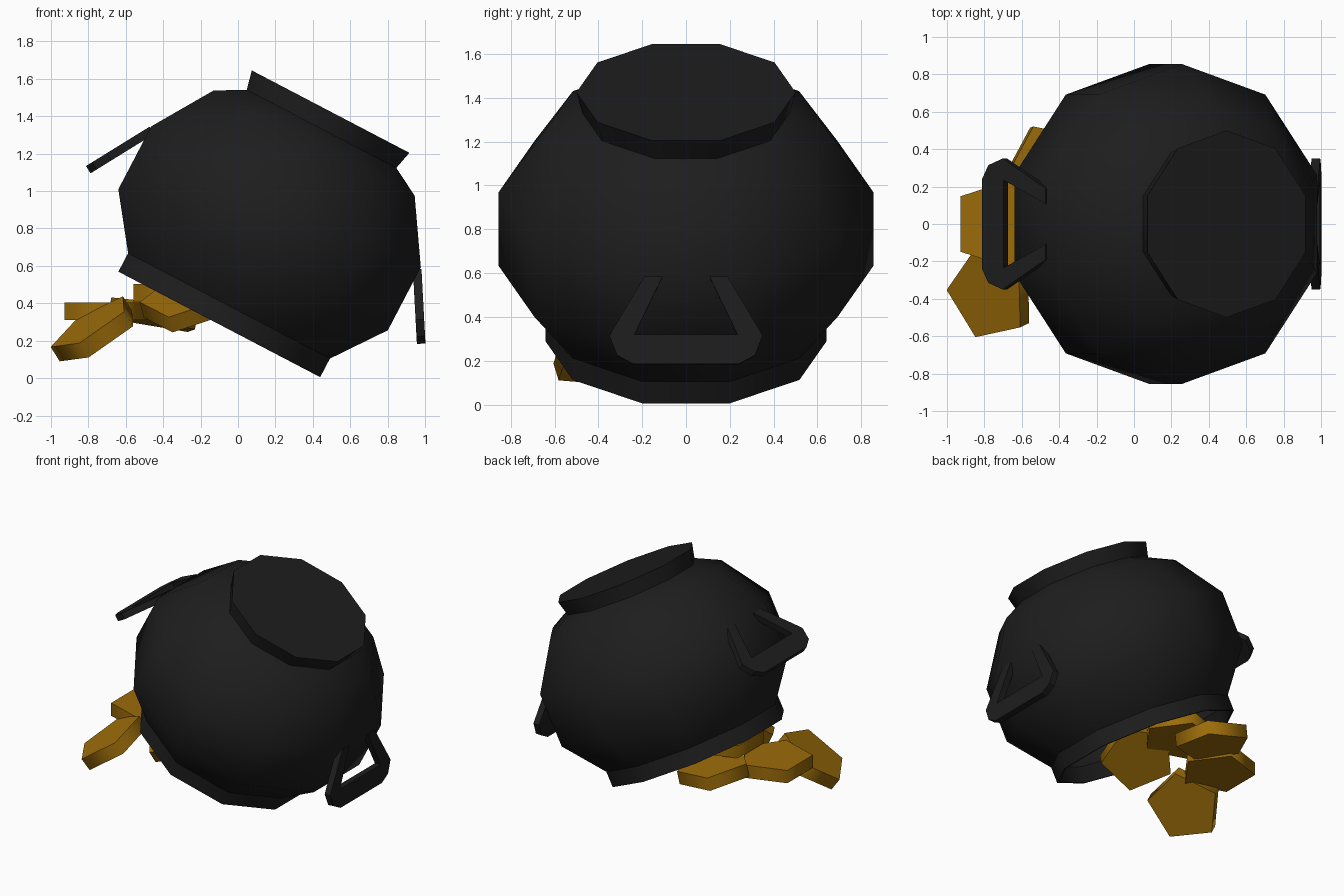
import bpy, bmesh, math
from mathutils import Matrix, Vector

cube = bpy.data.objects.get("Cube")
if cube:
    bpy.data.objects.remove(cube, do_unlink=True)


def make_material(name, color):
    m = bpy.data.materials.new(name)
    m.use_nodes = True
    m.diffuse_color = color
    bsdf = m.node_tree.nodes["Principled BSDF"]
    bsdf.inputs["Base Color"].default_value = color
    bsdf.inputs["Roughness"].default_value = 0.8
    return m


IRON = make_material("black iron", (0.0125, 0.0125, 0.0125, 1))
GOLD = make_material("gold", (0.33, 0.15, 0.003, 1))

# Frame of the tipped pot: origin at the centre of the mouth, z towards its base
POT = Matrix.Translation((-0.10, 0, 0.287)) @ Matrix.Rotation(math.radians(27.6), 4, 'Y')


def finish(name, bm, material, matrix, smooth):
    mesh = bpy.data.meshes.new(name)
    for f in bm.faces:
        f.smooth = smooth
    bm.to_mesh(mesh)
    bm.free()
    if smooth:
        mesh.set_sharp_from_angle(angle=math.radians(75))
    mesh.materials.append(material)
    ob = bpy.data.objects.new(name, mesh)
    ob.matrix_world = matrix
    bpy.context.collection.objects.link(ob)


def lathe(name, profile, sides, start, material, matrix):
    """Turn (radius, height) points about z; an upward profile faces outward."""
    bm = bmesh.new()
    rings = []
    for r, z in profile:
        if r == 0:
            rings.append([bm.verts.new((0, 0, z))] * sides)
            continue
        angles = [start + math.tau * i / sides for i in range(sides)]
        rings.append([bm.verts.new((r * math.cos(a), r * math.sin(a), z)) for a in angles])
    for a, b in zip(rings, rings[1:]):
        for i in range(sides):
            j = (i + 1) % sides
            bm.faces.new(list(dict.fromkeys((a[i], a[j], b[j], b[i]))))
    finish(name, bm, material, matrix, smooth=True)


# Hollow pot with a thin wall
TOP = math.pi / 2
WALL = 0.015
BODY = [(0.64, 0.112), (0.855, 0.39), (0.855, 0.77), (0.638, 1.094), (0.474, 1.18)]
lathe("pot_body", BODY, 10, TOP, IRON, POT)
lathe("pot_rim", [(0.64 - WALL, 0.112), (0.64 - WALL, 0), (0.64, 0), (0.64, 0.112)],
      10, TOP, IRON, POT)
lathe("pot_lining", [(0, 1.27), (0.48, 1.27)] + [(r - WALL, z) for r, z in reversed(BODY)],
      10, TOP, IRON, POT)
lathe("pot_base", [(0.474, 1.18), (0.5, 1.284), (0, 1.284)], 10, TOP, IRON, POT)

# Handles: half outline (along, across), mirrored into a flat bent bar
OUTER = [(0.02, 0.19), (0.29, 0.35), (0.38, 0.315), (0.42, 0.24)]
INNER = [(0.02, 0.107), (0.285, 0.235), (0.285, 0.22), (0.285, 0.20)]


def handle(name, side):
    along = Vector((0.51 * side, 0, -0.86)).normalized()
    across = Vector((0, 1, 0))
    normal = along.cross(across)
    root = Vector((0.79 * side, 0, 0.77))

    def full(half):
        return half + [(p, -q) for p, q in reversed(half)]

    bm = bmesh.new()
    loops = []
    for pts, h in ((full(OUTER), 0.023), (full(INNER), 0.023),
                   (full(INNER), -0.023), (full(OUTER), -0.023)):
        loops.append([bm.verts.new(root + along * p + across * q + normal * h) for p, q in pts])
    for a, b in zip(loops, loops[1:] + loops[:1]):
        for i in range(len(a) - 1):
            bm.faces.new((a[i], a[i + 1], b[i + 1], b[i]))
    for end in (0, -1):
        bm.faces.new([loop[end] for loop in loops])
    bmesh.ops.recalc_face_normals(bm, faces=bm.faces)
    finish(name, bm, IRON, POT, smooth=False)


handle("left_handle", 1)
handle("right_handle", -1)


# Spilled five-sided gold pieces: centre, face normal, direction of one corner
def nugget(name, centre, normal, corner):
    n = Vector(normal).normalized()
    c = Vector(corner)
    c = (c - n * c.dot(n)).normalized()
    rot = Matrix((c, n.cross(c), n)).transposed().to_4x4()
    h = 0.047
    lathe(name, [(0, -h), (0.252, -h), (0.252, h), (0, h)], 5, 0, GOLD,
          Matrix.Translation(centre) @ rot)


nugget("gold_front", (-0.762, -0.373, 0.255), (-0.52, -0.25, 0.82), (-0.22, 0.03, -0.12))
nugget("gold_outer", (-0.724, 0, 0.358), (0, 0, 1), (1, 0, 0))
nugget("gold_back", (-0.44, 0.29, 0.338), (0.18, 0.07, 0.98), (-0.11, 0.227, -0.013))
nugget("gold_inner", (-0.27, -0.28, 0.41), (-0.23, -0.44, 0.87), (-0.09, -0.2, -0.12))
nugget("gold_middle", (-0.354, 0.04, 0.457), (0, 0, 1), (1, 0, 0))
